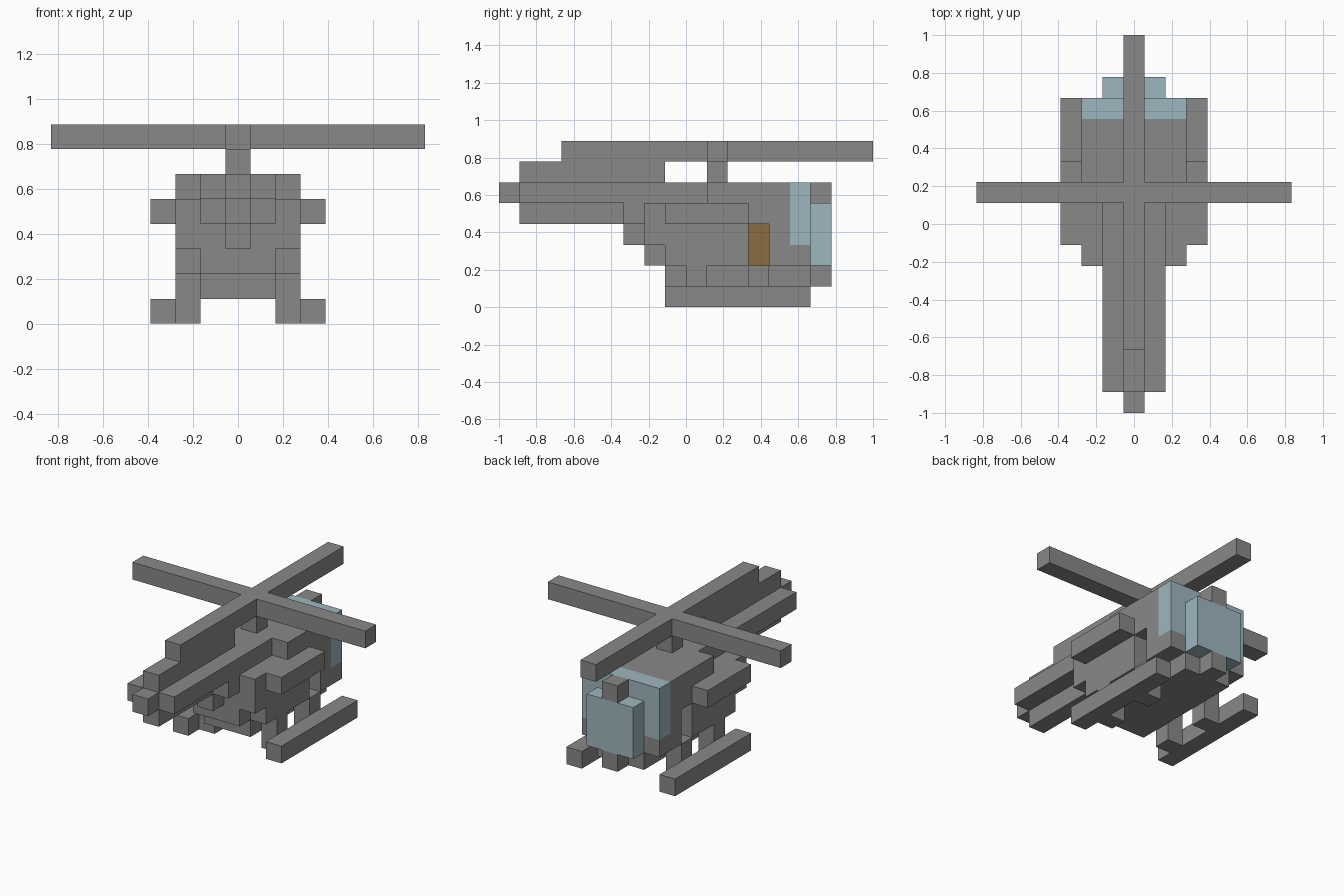
import bpy
import bmesh
from mathutils import Vector

if "Cube" in bpy.data.objects:
    bpy.data.objects.remove(bpy.data.objects["Cube"], do_unlink=True)

U = 1 / 9  # edge of one block


def material(name, rgb):
    m = bpy.data.materials.new(name)
    m.use_nodes = True
    color = (*rgb, 1)
    m.diffuse_color = color
    m.node_tree.nodes["Principled BSDF"].inputs["Base Color"].default_value = color
    return m


grey = material("hull grey", (0.25, 0.25, 0.25))
glass = material("window blue", (0.34, 0.47, 0.52))
amber = material("door amber", (0.255, 0.153, 0.051))

owner = {}   # block cell -> part name
parts = {}   # part name -> material


def fill(name, mat, xs, ys, zs):
    """Fill inclusive block ranges, mirrored in x; earlier parts keep their cells."""
    parts[name] = mat
    for i in range(xs[0], xs[1] + 1):
        for j in range(ys[0], ys[1] + 1):
            for k in range(zs[0], zs[1] + 1):
                for side in (i, -i):
                    owner.setdefault((side, j, k), name)


def carve(xs, ys, zs):
    for cell in list(owner):
        if all(a <= c <= b for c, (a, b) in zip((abs(cell[0]), *cell[1:]), (xs, ys, zs))):
            del owner[cell]


# Windows
fill("canopy_window", glass, (0, 2), (14, 14), (5, 5))
fill("canopy_window", glass, (2, 2), (14, 14), (3, 4))
fill("nose_window", glass, (0, 1), (15, 15), (2, 4))

# Door panels, set back in the hull
fill("door_panel", amber, (1, 1), (12, 12), (2, 3))

# Hull
fill("hull", grey, (0, 1), (6, 14), (4, 5))
fill("hull", grey, (0, 1), (7, 14), (2, 3))
fill("hull", grey, (0, 0), (6, 6), (3, 3))
fill("hull", grey, (2, 2), (7, 14), (3, 4))
fill("hull", grey, (2, 2), (8, 14), (2, 2))
fill("hull", grey, (2, 2), (10, 13), (5, 5))
carve((2, 2), (12, 12), (2, 3))

# Belly and nose trim
fill("belly", grey, (0, 1), (8, 14), (1, 1))
fill("nose_trim", grey, (0, 0), (15, 15), (1, 1))
fill("nose_trim", grey, (0, 0), (15, 15), (5, 5))

# Tail boom and fin
fill("tail_boom", grey, (0, 1), (1, 5), (5, 5))
fill("tail_boom", grey, (0, 0), (1, 5), (4, 4))
fill("tail_tip", grey, (0, 0), (0, 0), (5, 5))
fill("tail_fin", grey, (0, 0), (1, 7), (6, 6))

# Side pods, struts and skids
fill("side_pod", grey, (3, 3), (8, 11), (4, 4))
for strut in (9, 12):
    fill("landing_strut", grey, (2, 2), (strut, strut), (0, 1))
fill("landing_skid", grey, (3, 3), (8, 14), (0, 0))

# Mast and rotor blades
fill("rotor_mast", grey, (0, 0), (10, 10), (6, 6))
fill("rotor_blades", grey, (0, 0), (3, 17), (7, 7))
fill("rotor_blades", grey, (0, 7), (10, 10), (7, 7))


def build(name, mat):
    """Make the outer skin of one part, leaving out faces against other blocks."""
    bm = bmesh.new()
    for cell in [c for c, part in owner.items() if part == name]:
        centre = Vector((cell[0], cell[1] + 0.5, cell[2] + 0.5))
        for axis in range(3):
            for sign in (-1, 1):
                near = list(cell)
                near[axis] += sign
                if tuple(near) in owner:
                    continue
                n, a, b = Vector(), Vector(), Vector()
                n[axis] = sign / 2
                a[(axis + 1) % 3] = 0.5
                b[(axis + 2) % 3] = sign / 2
                ring = (-a - b, a - b, a + b, b - a)
                bm.faces.new([bm.verts.new((centre + n + c) * U - Vector((0, 1, 0)))
                              for c in ring])
    bmesh.ops.remove_doubles(bm, verts=bm.verts, dist=U / 100)
    bmesh.ops.dissolve_limit(bm, angle_limit=0.02, verts=bm.verts, edges=bm.edges)
    mesh = bpy.data.meshes.new(name)
    bm.to_mesh(mesh)
    bm.free()
    mesh.materials.append(mat)
    bpy.context.collection.objects.link(bpy.data.objects.new(name, mesh))


for part_name, part_mat in parts.items():
    build(part_name, part_mat)
